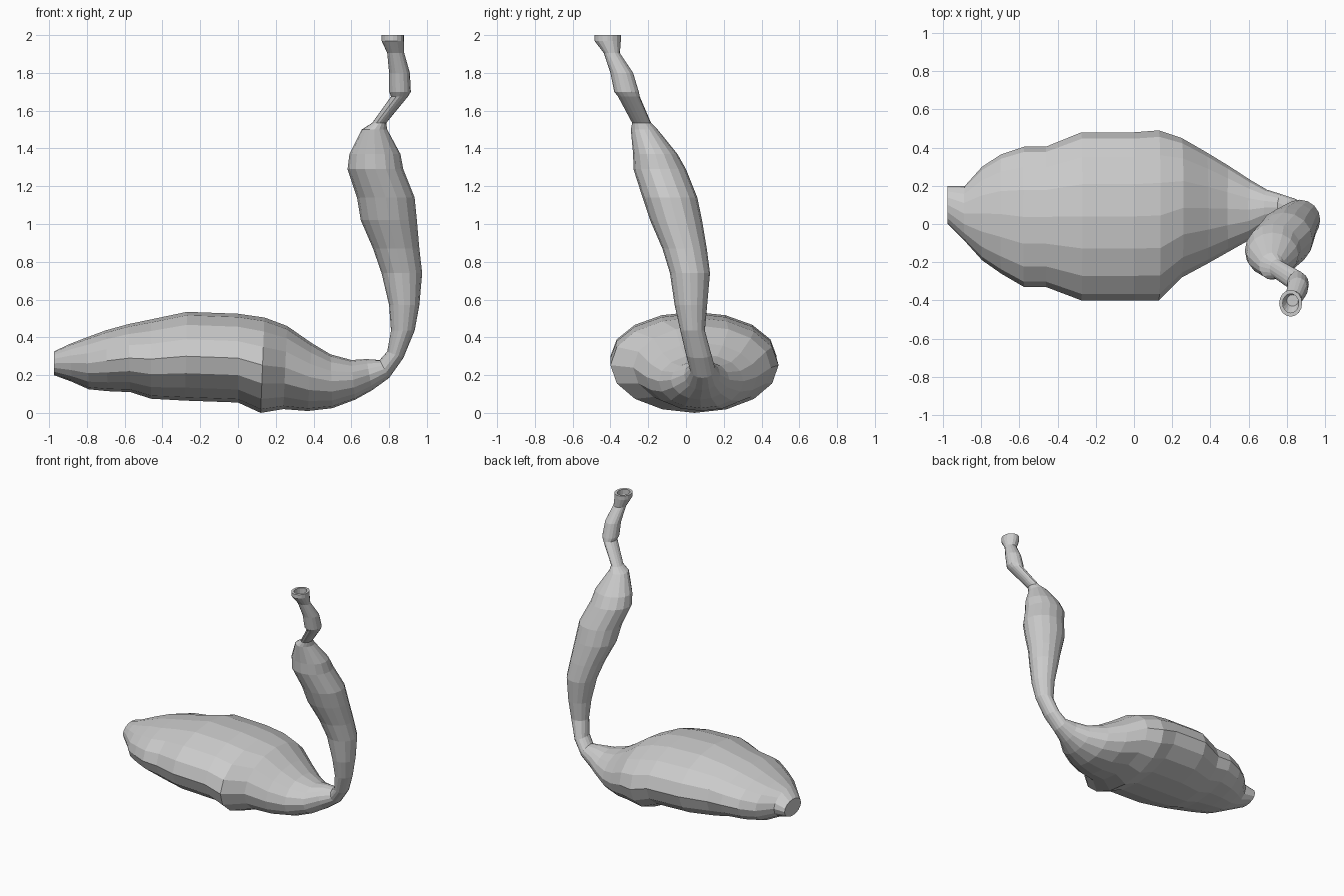
import bpy, bmesh, math
from mathutils import Vector

SIDES = 16

# belly rings: lower point x, z | upper point x, z | y min, y max
BELLY = [
    (-0.975, 0.20, -0.975, 0.325, 0.00, 0.20),
    (-0.88, 0.165, -0.89, 0.365, -0.09, 0.20),
    (-0.79, 0.125, -0.80, 0.40, -0.19, 0.30),
    (-0.69, 0.115, -0.70, 0.437, -0.26, 0.365),
    (-0.57, 0.11, -0.58, 0.47, -0.33, 0.405),
    (-0.46, 0.075, -0.46, 0.495, -0.33, 0.405),
    (-0.28, 0.065, -0.27, 0.535, -0.40, 0.48),
    (0.00, 0.055, 0.00, 0.525, -0.40, 0.48),
    (0.12, 0.00, 0.14, 0.505, -0.40, 0.49),
    (0.24, 0.02, 0.26, 0.46, -0.28, 0.45),
    (0.37, 0.01, 0.39, 0.37, -0.21, 0.375),
    (0.50, 0.025, 0.49, 0.31, -0.145, 0.305),
    (0.62, 0.07, 0.60, 0.28, -0.08, 0.23),
    (0.71, 0.12, 0.68, 0.285, -0.01, 0.18),
    (0.80, 0.185, 0.75, 0.28, 0.02, 0.155),
]

# neck rings: z | x min, x max | y min, y max
NECK = [
    (0.435, 0.81, 0.935, -0.03, 0.10),
    (0.57, 0.80, 0.96, -0.06, 0.112),
    (0.74, 0.76, 0.975, -0.085, 0.127),
    (0.87, 0.715, 0.96, -0.125, 0.11),
    (1.02, 0.65, 0.947, -0.19, 0.085),
    (1.14, 0.63, 0.935, -0.23, 0.06),
    (1.29, 0.58, 0.875, -0.278, 0.00),
    (1.37, 0.59, 0.86, -0.28, -0.045),
    (1.50, 0.655, 0.79, -0.292, -0.15),
    (1.535, 0.71, 0.785, -0.285, -0.185),
    (1.675, 0.81, 0.90, -0.36, -0.245),
    (1.70, 0.80, 0.915, -0.38, -0.25),
    (1.80, 0.80, 0.91, -0.40, -0.28),
    (1.905, 0.79, 0.88, -0.435, -0.35),
    (1.97, 0.76, 0.88, -0.485, -0.345),
    (2.00, 0.76, 0.88, -0.485, -0.345),
]


def ring(lx, lz, ux, uz, y0, y1):
    """Ellipse through a lower and upper point, spanning y0..y1."""
    c = Vector(((lx + ux) / 2, (y0 + y1) / 2, (lz + uz) / 2))
    a = Vector(((ux - lx) / 2, 0, (uz - lz) / 2))
    b = Vector((0, (y1 - y0) / 2, 0))
    return [c + a * math.cos(t) + b * math.sin(t)
            for t in (2 * math.pi * i / SIDES for i in range(SIDES))]


def loft(name, rings, cap_start=False, cap_end=False):
    bm = bmesh.new()
    loops = [[bm.verts.new(p) for p in r] for r in rings]
    for r0, r1 in zip(loops, loops[1:]):
        for i in range(SIDES):
            j = (i + 1) % SIDES
            bm.faces.new((r0[i], r1[i], r1[j], r0[j]))
    if cap_start:
        bm.faces.new(loops[0])
    if cap_end:
        bm.faces.new(loops[-1][::-1])
    mesh = bpy.data.meshes.new(name)
    bm.to_mesh(mesh)
    bm.free()
    obj = bpy.data.objects.new(name, mesh)
    bpy.context.collection.objects.link(obj)
    return obj


# swollen belly, tapering towards the neck
belly = [ring(*r) for r in BELLY]
loft("belly", belly, cap_start=True)

# neck: elbow ring, rising rings, then the hollow mouth
elbow = ring(0.875, 0.29, 0.79, 0.325, 0.00, 0.135)
neck = [ring(x1, z, x0, z, y0, y1) for z, x0, x1, y0, y1 in NECK]
mouth = [ring(0.862, z, 0.778, z, -0.465, -0.365) for z in (2.0, 1.96)]
throat = ring(0.86, 1.92, 0.80, 1.92, -0.43, -0.37)
loft("neck", [belly[-1], elbow] + neck + mouth + [throat], cap_end=True)
